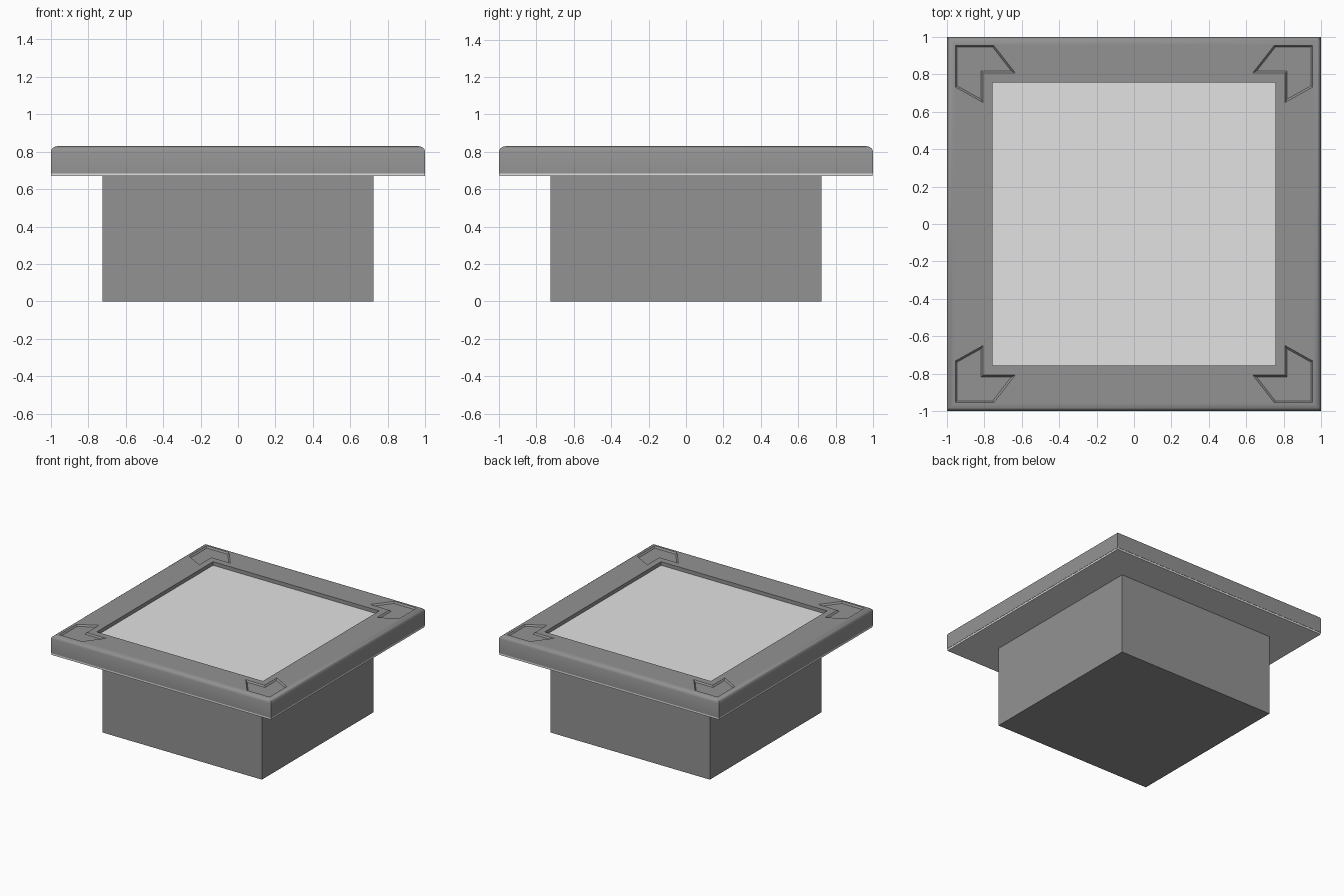
import bpy, bmesh

cube = bpy.data.objects.get("Cube")
if cube:
    bpy.data.objects.remove(cube, do_unlink=True)


def material(name, value):
    mat = bpy.data.materials.new(name)
    mat.use_nodes = True
    colour = (value, value, value, 1)
    mat.diffuse_color = colour
    mat.node_tree.nodes["Principled BSDF"].inputs["Base Color"].default_value = colour
    return mat


grey = material("grey metal", 0.29)
pale = material("pale diffuser", 0.76)


def make_object(name, bm, mat):
    bmesh.ops.recalc_face_normals(bm, faces=bm.faces)
    mesh = bpy.data.meshes.new(name)
    bm.to_mesh(mesh)
    bm.free()
    mesh.materials.append(mat)
    obj = bpy.data.objects.new(name, mesh)
    bpy.context.collection.objects.link(obj)
    return obj


def box(name, half, low, high, mat):
    bm = bmesh.new()
    bmesh.ops.create_cube(bm, size=1)
    for v in bm.verts:
        v.co.x *= 2 * half
        v.co.y *= 2 * half
        v.co.z = high if v.co.z > 0 else low
    return make_object(name, bm, mat)


def square_ring(name, profile, mat):
    """Sweep a closed (half width, height) profile around a square."""
    bm = bmesh.new()
    loops = [[bm.verts.new((sx * r, sy * r, z))
              for sx, sy in ((-1, -1), (1, -1), (1, 1), (-1, 1))]
             for r, z in profile]
    for i, loop in enumerate(loops):
        below = loops[i - 1]
        for k in range(4):
            j = (k + 1) % 4
            bm.faces.new((below[k], below[j], loop[j], loop[k]))
    return make_object(name, bm, mat)


# Housing below, and the pale slab that shows inside and under the frame
box("housing", 0.724, 0, 0.675, grey)
box("diffuser_slab", 0.998, 0.67, 0.80, pale)

# Frame with a rounded upper edge
TOP = 0.83
frame = square_ring("frame", [
    (0.755, 0.685), (0.755, TOP), (0.965, TOP), (0.982, 0.826),
    (0.994, 0.817), (1.0, 0.803), (1.0, 0.685)], grey)

# Shallow corner recesses with sloping walls
OUTLINE = [(0.955, 0.955), (0.75, 0.955), (0.635, 0.808),
           (0.808, 0.808), (0.808, 0.65), (0.955, 0.732)]
INNER = [(0.945, 0.945), (0.755, 0.945), (0.656, 0.818),
         (0.818, 0.818), (0.818, 0.667), (0.945, 0.738)]
bm = bmesh.new()
for sx in (-1, 1):
    for sy in (-1, 1):
        rings = [[bm.verts.new((sx * x, sy * y, z)) for x, y in points]
                 for points, z in ((INNER, TOP - 0.012), (OUTLINE, TOP), (OUTLINE, TOP + 0.05))]
        bm.faces.new(rings[0])
        bm.faces.new(rings[-1])
        for a, b in zip(rings, rings[1:]):
            for k in range(len(a)):
                j = (k + 1) % len(a)
                bm.faces.new((a[k], a[j], b[j], b[k]))
cutter = make_object("corner_cutter", bm, grey)
cutter.hide_render = True

cut = frame.modifiers.new("corner recesses", 'BOOLEAN')
cut.operation = 'DIFFERENCE'
cut.solver = 'EXACT'
cut.object = cutter
bpy.context.view_layer.objects.active = frame
frame.select_set(True)
bpy.ops.object.modifier_apply(modifier=cut.name)
bpy.data.objects.remove(cutter, do_unlink=True)
bpy.ops.object.shade_smooth_by_angle()
